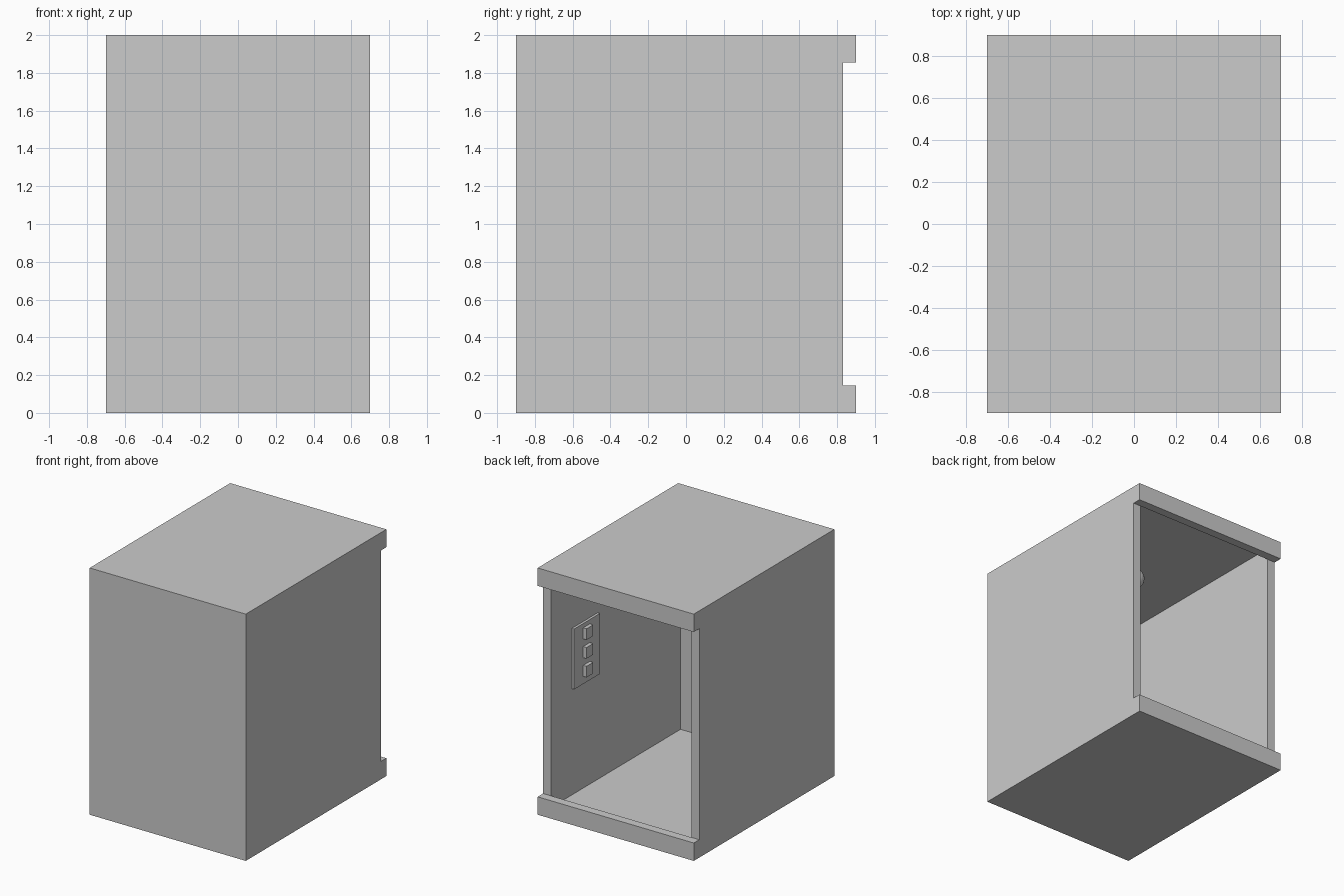
import bpy

if "Cube" in bpy.data.objects:
    bpy.data.objects.remove(bpy.data.objects["Cube"])


def box(name, x, y, z):
    """Axis-aligned box from (min, max) ranges."""
    bpy.ops.mesh.primitive_cube_add(
        size=1, location=[(a + b) / 2 for a, b in (x, y, z)])
    ob = bpy.context.object
    ob.name = name
    ob.scale = [b - a for a, b in (x, y, z)]
    bpy.ops.object.transform_apply(location=False, rotation=False, scale=True)
    return ob


W, D, H = 0.70, 0.90, 2.0      # half width, half depth, height
T = 0.07                       # wall thickness
SLAB = 0.05                    # floor and ceiling thickness
BACK = D - T                   # rear end of the walls

# Cabin shell, open at the back
box("floor", (-W, W), (-D, BACK), (0, SLAB))
box("ceiling", (-W, W), (-D, BACK), (H - SLAB, H))
box("front_wall", (-W + T, W - T), (-D, -D + T), (SLAB, H - SLAB))
for side, name in ((-1, "left_wall"), (1, "right_wall")):
    box(name, sorted((side * (W - T), side * W)), (-D, BACK), (SLAB, H - SLAB))

# Sill and lintel across the doorway
box("door_sill", (-W, W), (BACK, D), (0, 0.145))
box("door_lintel", (-W, W), (BACK, D), (H - 0.145, H))

# Control panel with three buttons on the inside of the right wall
box("control_panel", (W - T - 0.02, W - T), (0.23, 0.56), (0.91, 1.40))
for i in range(3):
    z = 1.32 - 0.152 * i
    box(f"button_{i + 1}", (W - T - 0.05, W - T - 0.02),
        (0.36, 0.445), (z - 0.045, z + 0.045))

# Ceiling lamp: bulb on a short stem
bpy.ops.mesh.primitive_uv_sphere_add(
    segments=24, ring_count=12, radius=0.08, location=(0, 0, 1.82))
bpy.context.object.name = "lamp_bulb"
bpy.ops.object.shade_smooth_by_angle()
bpy.ops.mesh.primitive_cylinder_add(
    vertices=16, radius=0.03, depth=0.08, location=(0, 0, 1.915))
bpy.context.object.name = "lamp_stem"
bpy.ops.object.shade_smooth_by_angle()
